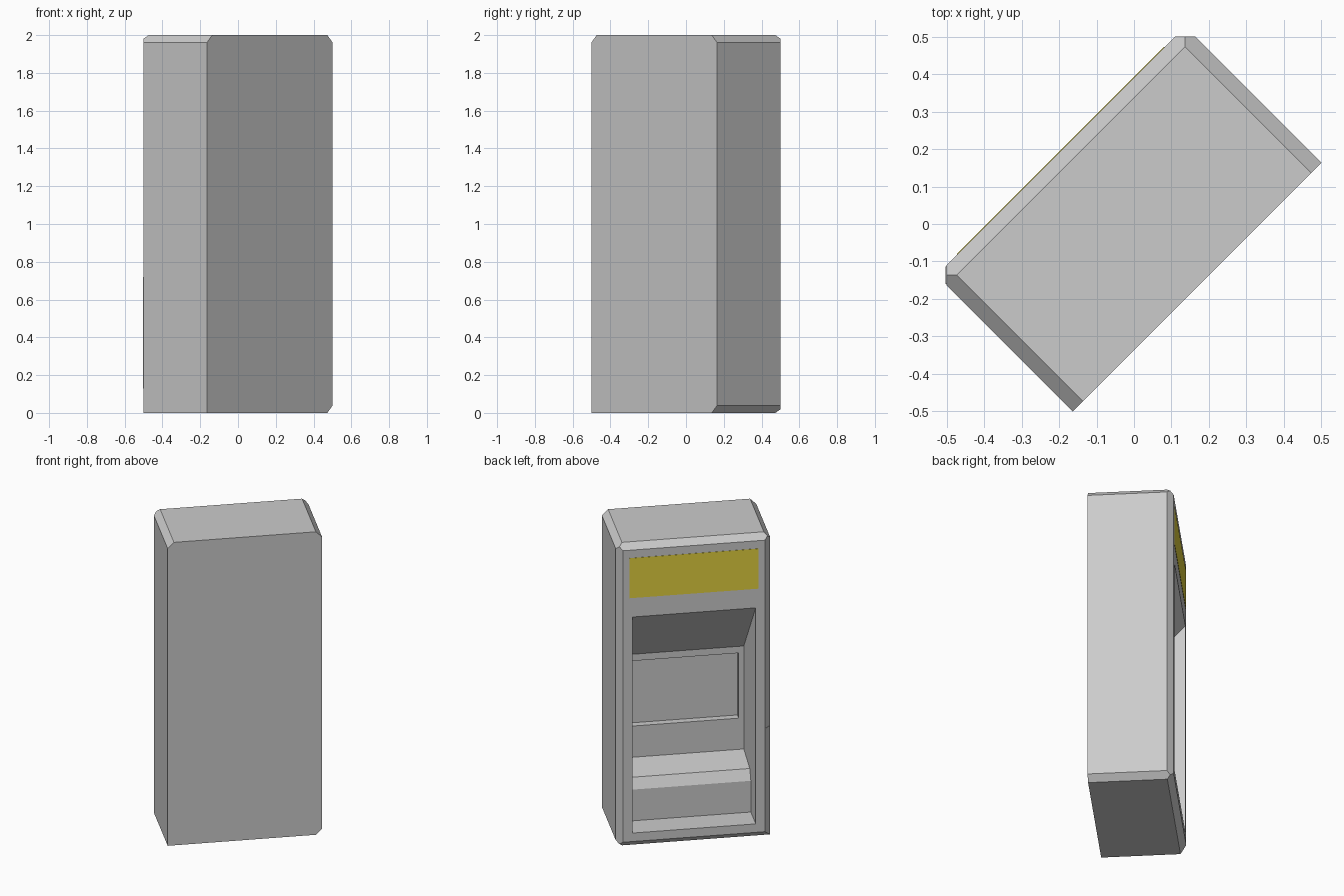
import bpy, bmesh
from math import radians
from mathutils import Matrix, Vector

cube = bpy.data.objects.get("Cube")
if cube:
    bpy.data.objects.remove(cube, do_unlink=True)

TURN = Matrix.Rotation(radians(45), 4, "Z")  # cabinet stands diagonally
HALF, FRONT, BACK, TOP, CHAMFER = 0.469, 0.276, -0.238, 2.0, 0.038


def material(name, rgb):
    m = bpy.data.materials.new(name)
    m.use_nodes = True
    m.diffuse_color = (*rgb, 1)
    m.node_tree.nodes["Principled BSDF"].inputs["Base Color"].default_value = (*rgb, 1)
    return m


grey = material("cabinet grey", (0.6, 0.6, 0.6))
yellow = material("sign yellow", (0.78, 0.65, 0.05))


def finish(bm, name, mat):
    bmesh.ops.recalc_face_normals(bm, faces=bm.faces)
    mesh = bpy.data.meshes.new(name)
    bm.to_mesh(mesh)
    bm.free()
    mesh.transform(TURN)
    mesh.materials.append(mat)
    obj = bpy.data.objects.new(name, mesh)
    bpy.context.collection.objects.link(obj)
    return obj


def prism(profile, half_width):
    """Extrude a (depth, height) profile across the cabinet's width."""
    bm = bmesh.new()
    face = bm.faces.new([bm.verts.new((-half_width, y, z)) for y, z in profile])
    new = bmesh.ops.extrude_face_region(bm, geom=[face])["geom"]
    verts = [g for g in new if isinstance(g, bmesh.types.BMVert)]
    bmesh.ops.translate(bm, verts=verts, vec=(2 * half_width, 0, 0))
    return bm


def rect(y0, y1, z0, z1):
    return [(y0, z0), (y1, z0), (y1, z1), (y0, z1)]


def carve(target, cutter):
    mod = target.modifiers.new("carve", "BOOLEAN")
    mod.operation, mod.solver, mod.object = "DIFFERENCE", "EXACT", cutter
    bpy.context.view_layer.objects.active = target
    bpy.ops.object.modifier_apply(modifier=mod.name)
    bpy.data.objects.remove(cutter, do_unlink=True)


# Cabinet body: box with chamfered front, top and lower left edges
bm = prism(rect(BACK, FRONT, 0, TOP), HALF)
edges = [(1, 0, 1), (-1, 0, 1), (0, 1, 1), (1, 1, 0), (-1, 1, 0), (1, 0, -1), (0, 1, -1)]
for sx, sy, sz in edges:
    corner = Vector((sx * HALF, FRONT, TOP if sz > 0 else 0))
    axis = Vector((sx, sy, sz)).normalized()
    point = corner - axis * CHAMFER / 2 ** 0.5
    cut = bmesh.ops.bisect_plane(bm, geom=bm.verts[:] + bm.edges[:] + bm.faces[:],
                                 plane_co=point, plane_no=axis, clear_outer=True)
    rim = [g for g in cut["geom_cut"] if isinstance(g, bmesh.types.BMEdge)]
    bmesh.ops.contextual_create(bm, geom=rim)
body = finish(bm, "cabinet_body", grey)

# Recess with sloping hood, sloped control shelf and kick space
recess = [(0.32, 1.52), (FRONT, 1.52), (-0.134, 1.08), (-0.134, 0.4),
          (0.07, 0.365), (0.106, 0.3), (0.106, 0.094), (0.32, 0.094)]
carve(body, finish(prism(recess, 0.375), "recess_cutter", grey))

# Sunken screen in the rear wall of the recess
carve(body, finish(prism(rect(-0.18, -0.1, 0.606, 1.036), 0.344), "screen_cutter", grey))

# Yellow sign above the recess
finish(prism(rect(FRONT - 0.002, FRONT + 0.002, 1.646, 1.91), 0.391), "sign_panel", yellow)

# Thin trim strip on the chamfered front corner
bm = bmesh.new()
bmesh.ops.create_cube(bm, size=1)
mid = TURN @ Vector((-HALF + CHAMFER / 2, FRONT - CHAMFER / 2, 0.425))
bmesh.ops.transform(bm, verts=bm.verts, matrix=TURN.inverted() @ Matrix.Translation(mid)
                    @ Matrix.Diagonal((0.005, 0.046, 0.59, 1)))
finish(bm, "corner_trim", grey)
